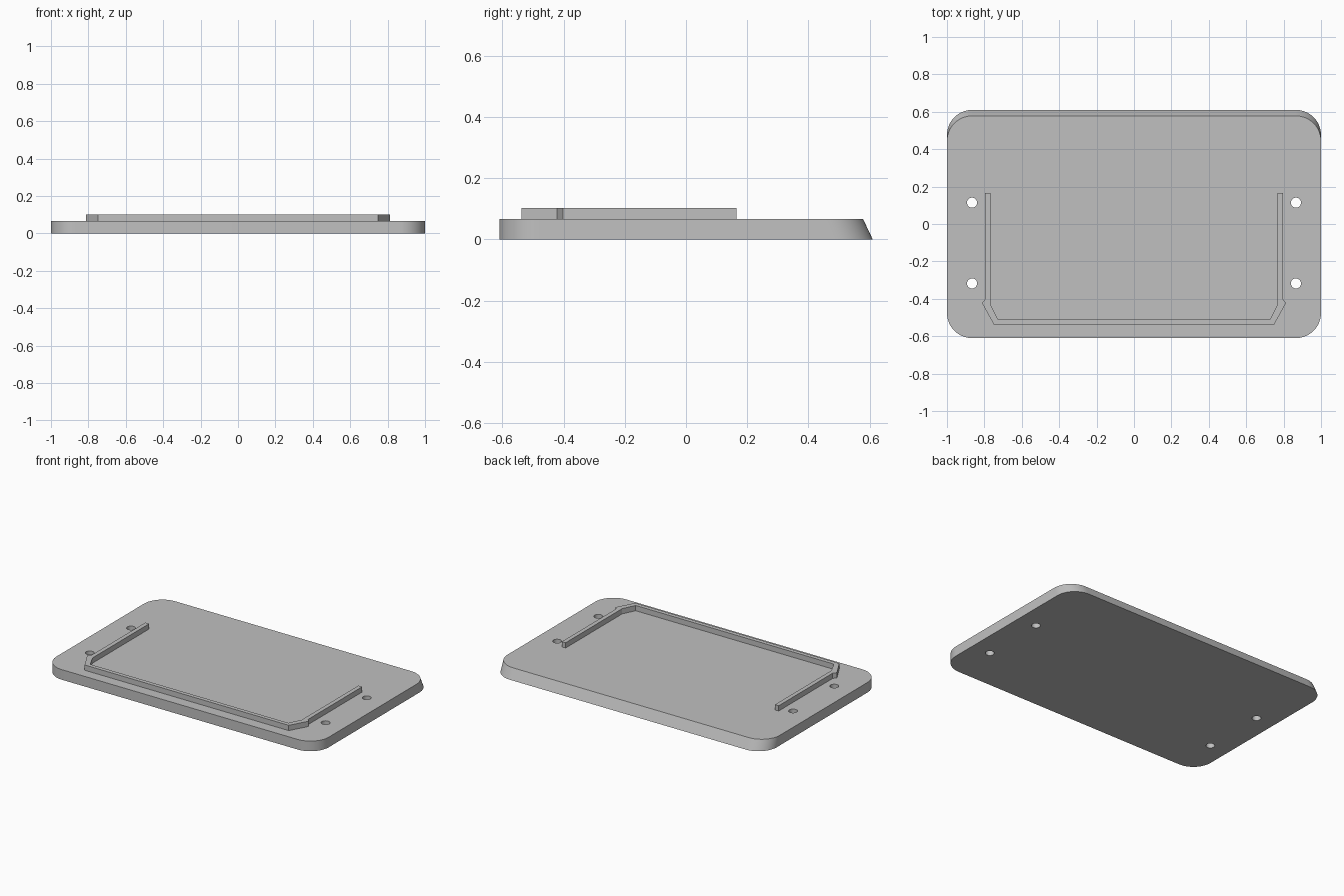
import bpy
import bmesh
import math

default_cube = bpy.data.objects.get("Cube")
if default_cube:
    bpy.data.objects.remove(default_cube, do_unlink=True)

HALF_X, HALF_Y, THICK = 1.0, 0.61, 0.067
RADIUS, SLOPE = 0.135, 0.032
RAIL_TOP = 0.102

# Single flat colour
grey = bpy.data.materials.new("plain_grey")
grey.use_nodes = True
colour = (0.53, 0.53, 0.53, 1)
grey.diffuse_color = colour
grey.node_tree.nodes["Principled BSDF"].inputs["Base Color"].default_value = colour


def prism(name, outline, z0, z1, back_slope=0.0):
    """Extrude an outline upward, optionally leaning its back half forward."""
    bm = bmesh.new()
    base = bm.faces.new([bm.verts.new((x, y, z0)) for x, y in outline])
    extruded = bmesh.ops.extrude_face_region(bm, geom=[base], use_keep_orig=True)
    for v in extruded["geom"]:
        if isinstance(v, bmesh.types.BMVert):
            v.co.z = z1
            if v.co.y > 0:
                v.co.y -= back_slope
    bmesh.ops.recalc_face_normals(bm, faces=bm.faces)
    mesh = bpy.data.meshes.new(name)
    bm.to_mesh(mesh)
    bm.free()
    mesh.materials.append(grey)
    obj = bpy.data.objects.new(name, mesh)
    bpy.context.collection.objects.link(obj)
    return obj


def arc(cx, cy, radius, start, sweep, steps):
    return [(cx + radius * math.cos(start + sweep * i / steps),
             cy + radius * math.sin(start + sweep * i / steps))
            for i in range(steps + 1)]


# Base plate: rounded rectangle with a sloping back edge
outline = []
for i, (sx, sy) in enumerate([(1, 1), (-1, 1), (-1, -1), (1, -1)]):
    outline += arc(sx * (HALF_X - RADIUS), sy * (HALF_Y - RADIUS),
                   RADIUS, i * math.pi / 2, math.pi / 2, 16)
plate = prism("base_plate", outline, 0, THICK, SLOPE)

# Four through holes for screws
for x in (-0.866, 0.866):
    for y in (-0.318, 0.114):
        circle = arc(x, y, 0.027, 0, math.tau, 32)[:-1]
        cutter = prism("hole_cutter", circle, -0.1, 0.2)
        cutter.hide_render = True
        cut = plate.modifiers.new("screw_hole", 'BOOLEAN')
        cut.operation = 'DIFFERENCE'
        cut.solver = 'EXACT'
        cut.object = cutter
        bpy.ops.object.select_all(action='DESELECT')
        plate.select_set(True)
        bpy.context.view_layer.objects.active = plate
        bpy.ops.object.modifier_apply(modifier=cut.name)
        bpy.data.objects.remove(cutter, do_unlink=True)

bpy.ops.object.shade_smooth_by_angle(angle=math.radians(30))

# Raised U-shaped rail: right half outline, mirrored to the other side
outer = [(0.749, -0.538), (0.813, -0.422), (0.796, -0.402), (0.796, 0.165)]
inner = [(0.768, 0.165), (0.768, -0.428), (0.727, -0.511)]
half = outer + inner
rail = prism("locating_rail", half + [(-x, y) for x, y in reversed(half)],
             THICK, RAIL_TOP)
